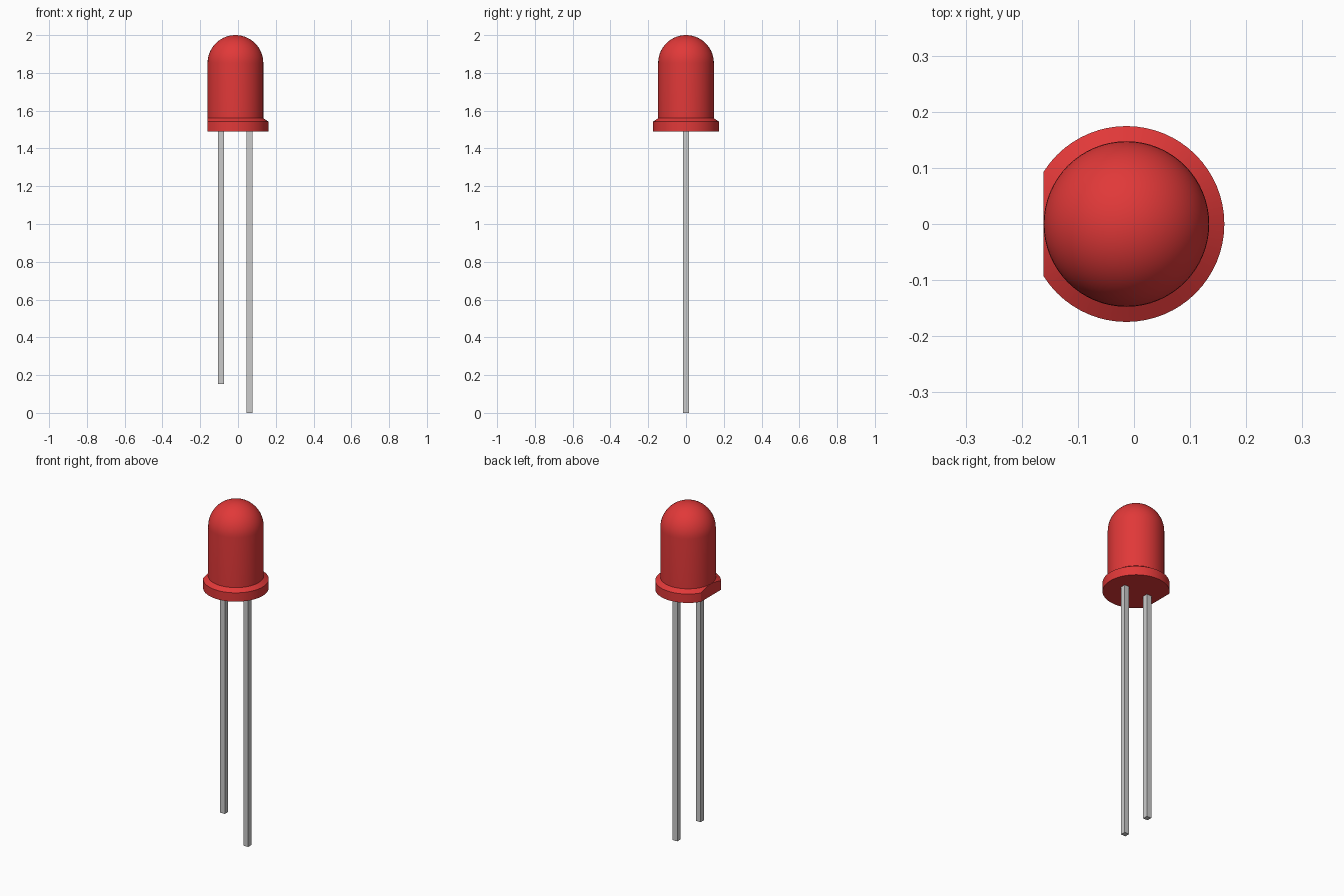
import bpy, bmesh, math
from mathutils import Vector

if "Cube" in bpy.data.objects:
    bpy.data.objects.remove(bpy.data.objects["Cube"])

CX = -0.0135          # axis of the round body
R, RIM = 0.1475, 0.1745
Z0, TOP = 1.49, 2.0

# Lens: one revolved profile (base, rim, sloped shoulder, barrel, dome)
profile = [(0, Z0), (RIM, Z0), (RIM, 1.542), (R, 1.56)]
steps = 14
for i in range(steps + 1):
    a = math.pi / 2 * i / steps
    profile.append((R * math.cos(a) if i < steps else 0, TOP - R + R * math.sin(a)))

bm = bmesh.new()
verts = [bm.verts.new((r, 0, z)) for r, z in profile]
edges = [bm.edges.new(pair) for pair in zip(verts, verts[1:])]
bmesh.ops.spin(bm, geom=verts + edges, cent=(0, 0, 0), axis=(0, 0, 1),
               angle=2 * math.pi, steps=64)
bmesh.ops.remove_doubles(bm, verts=bm.verts, dist=1e-4)
bmesh.ops.translate(bm, verts=bm.verts, vec=(CX, 0, 0))

# Flat on the rim marking the short lead
cut = bmesh.ops.bisect_plane(bm, geom=bm.verts[:] + bm.edges[:] + bm.faces[:],
                             plane_co=Vector((-0.1615, 0, 0)),
                             plane_no=Vector((-1, 0, 0)), clear_outer=True)
cut_edges = [e for e in cut["geom_cut"] if isinstance(e, bmesh.types.BMEdge)]
bmesh.ops.holes_fill(bm, edges=cut_edges, sides=0)
bmesh.ops.recalc_face_normals(bm, faces=bm.faces)
mesh = bpy.data.meshes.new("lens")
bm.to_mesh(mesh)
bm.free()
lens = bpy.data.objects.new("lens", mesh)
bpy.context.collection.objects.link(lens)

red = bpy.data.materials.new("red_plastic")
red.diffuse_color = (0.75, 0.04, 0.04, 1)
red.use_nodes = True
red.node_tree.nodes["Principled BSDF"].inputs["Base Color"].default_value = red.diffuse_color
mesh.materials.append(red)
bpy.context.view_layer.objects.active = lens
lens.select_set(True)
bpy.ops.object.shade_smooth_by_angle(angle=math.radians(30))


# Square wire leads, one shorter than the other
def lead(name, x, bottom):
    top = Z0 + 0.01
    bpy.ops.mesh.primitive_cube_add(size=1, location=(x, 0, (top + bottom) / 2))
    ob = bpy.context.object
    ob.name = name
    ob.scale = (0.03, 0.03, top - bottom)


lead("short_lead", CX - 0.0765, 0.153)
lead("long_lead", CX + 0.0745, 0)
